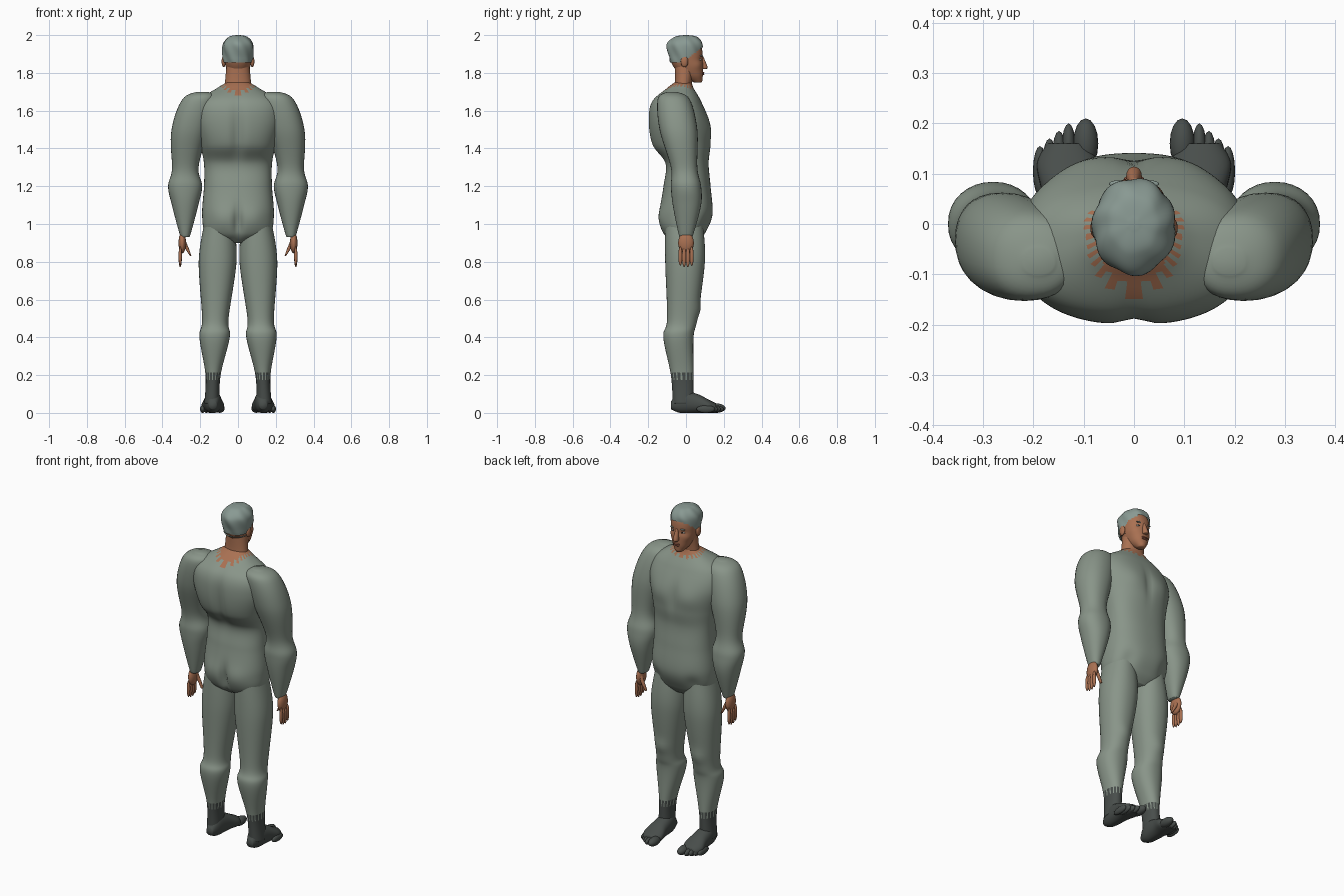
import bpy, bmesh, math
from mathutils import Vector

if "Cube" in bpy.data.objects:
    bpy.data.objects.remove(bpy.data.objects["Cube"])


def material(name, red, green, blue):
    mat = bpy.data.materials.new(name)
    mat.use_nodes = True
    colour = (red, green, blue, 1)
    mat.diffuse_color = colour
    mat.node_tree.nodes["Principled BSDF"].inputs["Base Color"].default_value = colour
    return mat


suit = material("grey green cloth", .25, .3, .25)
skin = material("tan skin", .4, .165, .085)
sock = material("dark grey sock", .065, .075, .07)
silver = material("silver hair", .25, .32, .29)
lip = material("lip", .3, .1, .06)
white = material("eye white", .6, .6, .55)
dark = material("pupil", .02, .02, .02)


def finish(name, bm, materials):
    bmesh.ops.recalc_face_normals(bm, faces=bm.faces)
    for face in bm.faces:
        face.smooth = True
    mesh = bpy.data.meshes.new(name)
    bm.to_mesh(mesh)
    bm.free()
    for mat in materials:
        mesh.materials.append(mat)
    obj = bpy.data.objects.new(name, mesh)
    bpy.context.collection.objects.link(obj)
    return obj


def blend(before, start, end, after, t):
    """Smooth curve between the start and end rings."""
    return [q + t / 2 * (r - p + t * (2 * p - 5 * q + 4 * r - s + t * (3 * (q - r) + s - p)))
            for p, q, r, s in zip(before, start, end, after)]


def upright(x, depth, height):
    return Vector((x, depth, height))


def lying(x, depth, height):
    return Vector((x, height, max(0, depth)))


def loft(name, rings, materials, centre=lambda height: 0, segments=32, steps=8, power=2.2,
         place=upright, rule=lambda point, column: 0):
    """Skin through rings of (height, half width, rear, front)."""
    last = len(rings) - 1
    rows = []
    for i in range(last):
        near = [rings[max(0, min(last, i + k))] for k in (-1, 0, 1, 2)]
        rows += [blend(*near, j / steps) for j in range(steps)]
    rows.append(rings[last])

    bm = bmesh.new()
    loops = []
    for height, width, rear, front in rows:
        loop = []
        for j in range(segments):
            angle = math.tau * j / segments
            across, along = (math.copysign(abs(v) ** (2 / power), v)
                             for v in (math.cos(angle), math.sin(angle)))
            depth = (rear + front) / 2 + (front - rear) / 2 * along
            loop.append(bm.verts.new(place(centre(height) + width * across, depth, height)))
        loops.append(loop)

    hidden = []
    for low, high in zip(loops, loops[1:]):
        for j in range(segments):
            face = bm.faces.new((low[j - 1], low[j], high[j], high[j - 1]))
            choice = rule(face.calc_center_median(), j)
            if choice is None:
                hidden.append(face)
            else:
                face.material_index = choice
    for loop in (loops[0], loops[-1]):
        cap = bm.faces.new(loop)
        cap.material_index = rule(cap.calc_center_median(), 0) or 0
    bmesh.ops.delete(bm, geom=hidden, context="FACES")
    return finish(name, bm, materials)


def blob(name, centre, radii, mat):
    bm = bmesh.new()
    bmesh.ops.create_uvsphere(bm, u_segments=16, v_segments=10, radius=1)
    for vert in bm.verts:
        vert.co = Vector(c + r * k for c, r, k in zip(centre, radii, vert.co))
    return finish(name, bm, [mat])


def sculpt(obj, *bumps):
    """Soft swellings and grooves, mirrored in x: (centre, reach, amount)."""
    verts = obj.data.vertices
    moves = []
    for vert in verts:
        point = (abs(vert.co.x), vert.co.y, vert.co.z)
        total = 0
        for centre, reach, amount in bumps:
            distance = sum(((p - c) / r) ** 2 for p, c, r in zip(point, centre, reach))
            total += amount * math.exp(-distance)
        moves.append(vert.normal * total)
    for vert, move in zip(verts, moves):
        vert.co += move


# Torso, with a ragged neckline that dips at the rear
def neckline(point, column):
    depth = .15 if point.y < 0 else .05
    reach = 1 if column % 4 < 2 else .8
    return int(point.z > 1.66 and math.hypot(point.x / .1, point.y / depth) < reach)


torso = loft("torso", [
    (.9, .08, -.06, .06), (.95, .17, -.12, .1), (1.05, .19, -.14, .14), (1.2, .18, -.12, .13),
    (1.32, .18, -.11, .12), (1.42, .2, -.18, .13), (1.55, .23, -.2, .12),
    (1.65, .21, -.18, .08), (1.72, .11, -.1, .04), (1.75, .06, -.06, .03),
], [suit, skin], segments=96, steps=10, power=2.4, rule=neckline)
chest = ((.09, .12, 1.5), (.07, .06, .06), .01)
breastbone = ((0, .13, 1.5), (.02, .05, .1), -.01)
spine = ((0, -.2, 1.45), (.03, .08, .17), -.02)
buttock = ((.08, -.14, 1.03), (.06, .06, .06), .01)
cleft = ((0, -.14, 1), (.02, .06, .08), -.03)
groin = ((.12, .1, 1), (.04, .06, .05), -.01)
sculpt(torso, chest, breastbone, spine, buttock, cleft, groin)

# Neck and head
loft("neck", [(1.68, .08, -.08, .03), (1.74, .07, -.06, .03), (1.85, .06, -.06, .05)], [skin])
head = loft("head", [
    (1.75, .02, .04, .08), (1.79, .05, -.03, .09), (1.86, .07, -.08, .09),
    (1.94, .07, -.08, .08), (1.98, .02, -.02, .03),
], [skin], segments=48)
eye_socket = ((.03, .08, 1.87), (.02, .03, .01), -.006)
cheekbone = ((.05, .06, 1.84), (.02, .03, .02), .004)
chin = ((0, .09, 1.76), (.02, .03, .01), .004)
sculpt(head, eye_socket, cheekbone, chin)
loft("nose", [(1.82, .01, .07, .1), (1.83, .016, .07, .114), (1.89, .008, .07, .09)],
     [skin], segments=16)
for name, height in (("upper_lip", 1.801), ("lower_lip", 1.793)):
    blob(name, (0, .09, height), (.02, .007, .005), lip)


# Hair cap with swept locks and a hairline that rises to the front
def locks(x, depth, height):
    angle = math.atan2(depth, x)
    wave = 1 + .03 * math.sin(7 * angle + 45 * height)
    return Vector((x * wave, depth * wave, height))


def hairline(point, column):
    return None if point.z < 1.855 + .75 * max(0, point.y + .02) else 0


loft("hair", [
    (1.84, .07, -.08, .05), (1.88, .08, -.09, .08), (1.95, .08, -.1, .09),
    (1.99, .05, -.06, .06), (2, .01, -.01, .01),
], [silver], segments=64, power=2, place=locks, rule=hairline)


def sock_top(point, column):
    return int(point.z < (.215 if column % 3 else .18))


for side, word in ((1, "left_"), (-1, "right_")):
    def arm_line(height):
        return side * (.28 - .45 * max(0, height - 1.25) ** 2)

    def thumb_line(height):
        return side * (.25 + (height - .83) / 2)

    def leg_line(height):
        return side * (.14 - .04 * height)

    def foot_line(height):
        return side * .133

    # Ear, eye and eyebrow
    blob(word + "ear", (side * .076, -.008, 1.86), (.011, .02, .03), skin)
    blob(word + "eye", (side * .03, .073, 1.87), (.014, .007, .006), white)
    blob(word + "pupil", (side * .03, .078, 1.87), (.005, .003, .005), dark)
    blob(word + "eyebrow", (side * .03, .08, 1.89), (.02, .007, .004), silver)

    # Arm
    loft(word + "arm", [
        (1.7, .03, -.1, -.05), (1.66, .09, -.15, .02), (1.5, .1, -.14, .06),
        (1.3, .07, -.08, .06), (1.2, .09, -.08, .08), (1.1, .07, -.07, .08),
        (.95, .03, -.04, .04), (.93, .02, -.03, .03),
    ], [suit], arm_line)

    # Hand
    blob(word + "palm", (side * .295, 0, .9), (.02, .042, .055), skin)
    for i in range(4):
        length = .05 + .005 * math.sin(i)
        blob(f"{word}finger_{i + 1}", (side * .306, .02 * i - .03, .88 - length),
             (.009, .011, length), skin)
    loft(word + "thumb", [(.83, .004, .01, .03), (.87, .01, .01, .03), (.92, .014, 0, .03)],
         [skin], thumb_line, segments=12)

    # Leg with a ragged sock top
    leg = loft(word + "leg", [
        (1, .08, -.11, .09), (.8, .1, -.11, .1), (.5, .07, -.1, .06),
        (.4, .08, -.12, .04), (.2, .04, -.08, .04), (.05, .04, -.07, .04),
    ], [suit, sock], leg_line, segments=48, steps=14, rule=sock_top)
    knee = ((.12, .06, .55), (.04, .04, .04), .01)
    sculpt(leg, knee)

    # Foot and toes
    loft(word + "foot", [
        (-.08, .02, .02, .06), (-.03, .04, 0, .12), (.06, .05, 0, .1),
        (.12, .06, 0, .07), (.16, .04, 0, .05),
    ], [sock], foot_line, place=lying)
    blob(word + "big_toe", (side * .096, .16, .025), (.025, .05, .025), sock)
    for i in range(4):
        blob(f"{word}small_toe_{i + 1}", (side * (.13 + .019 * i), .15 - .015 * i, .02),
             (.014, .05, .02), sock)
